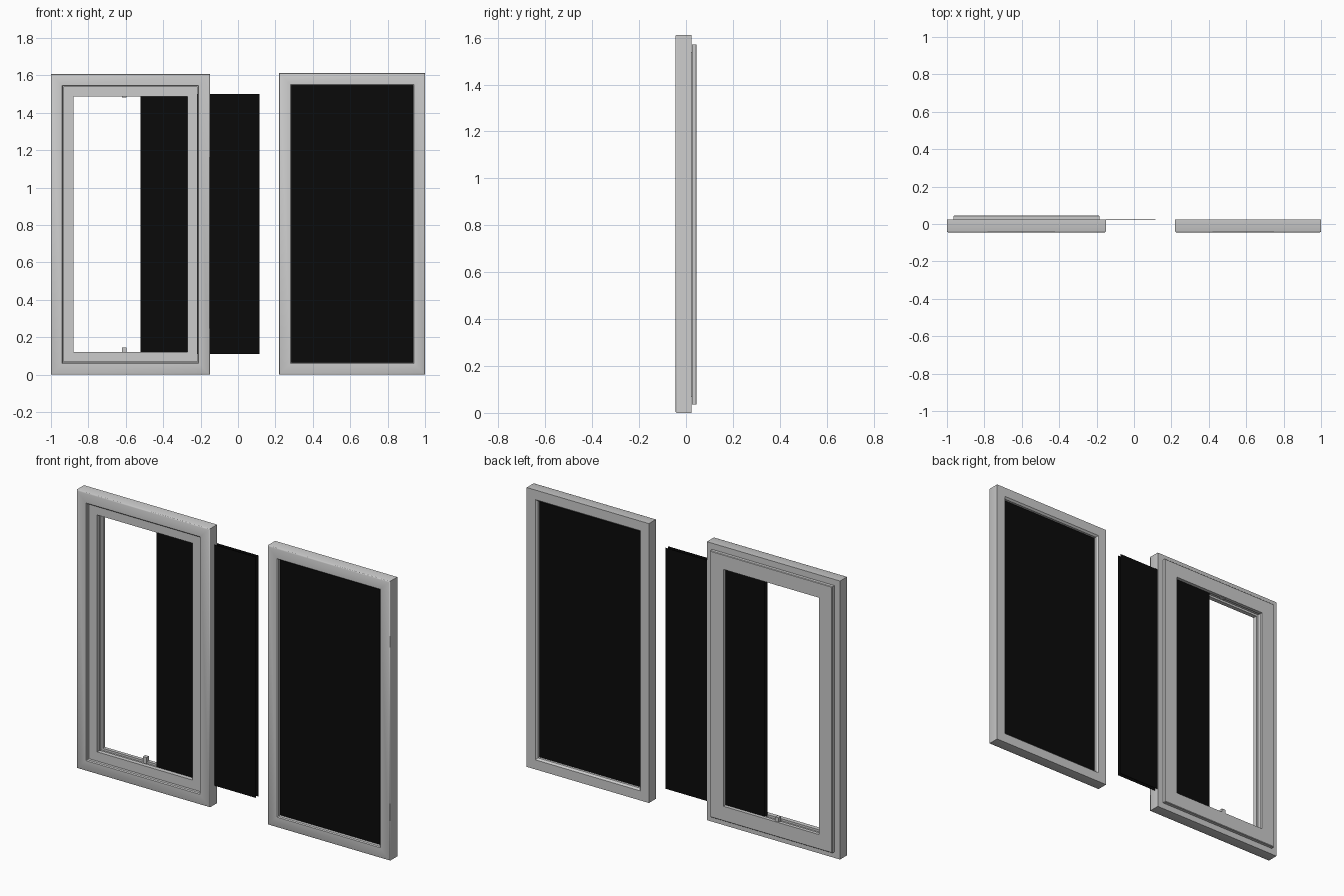
import bpy, bmesh, math

if "Cube" in bpy.data.objects:
    bpy.data.objects.remove(bpy.data.objects["Cube"])

black = bpy.data.materials.new("black_glass")
black.diffuse_color = (0.003, 0.003, 0.003, 1)
black.use_nodes = True
black.node_tree.nodes["Principled BSDF"].inputs["Base Color"].default_value = black.diffuse_color


def mitred_frame(name, x0, x1, z0, z1, profile):
    """Sweep a closed (inset, y) profile around a rectangle with mitred corners."""
    bm = bmesh.new()
    rings = []
    for sx, sz in ((0, 0), (1, 0), (1, 1), (0, 1)):
        rings.append([bm.verts.new((x1 - d if sx else x0 + d, y, z1 - d if sz else z0 + d))
                      for d, y in profile])
    n = len(profile)
    for i in range(4):
        a, b = rings[i], rings[(i + 1) % 4]
        for j in range(n):
            k = (j + 1) % n
            bm.faces.new((a[j], b[j], b[k], a[k]))
    bmesh.ops.recalc_face_normals(bm, faces=bm.faces)
    me = bpy.data.meshes.new(name)
    bm.to_mesh(me)
    bm.free()
    ob = bpy.data.objects.new(name, me)
    bpy.context.collection.objects.link(ob)
    bpy.ops.object.select_all(action='DESELECT')
    ob.select_set(True)
    bpy.context.view_layer.objects.active = ob
    bpy.ops.object.shade_smooth_by_angle(angle=math.radians(40))
    return ob


def box(name, x0, x1, y0, y1, z0, z1, mat=None):
    bpy.ops.mesh.primitive_cube_add(size=1, location=((x0 + x1) / 2, (y0 + y1) / 2, (z0 + z1) / 2))
    ob = bpy.context.object
    ob.name = name
    ob.scale = (x1 - x0, y1 - y0, z1 - z0)
    if mat:
        ob.data.materials.append(mat)
    return ob


F, B, W = -0.045, 0.024, 0.065   # frame front, back, rail width

# Outer frame around the opening sash, and the fixed frame on the right
frame_profile = [(0, B), (0, F + 0.006), (0.002, F + 0.002), (0.006, F),
                 (W - 0.005, F), (W, F + 0.005), (W, B)]
fixed_profile = frame_profile[:-1] + [(W, 0.014), (W - 0.01, B)]
mitred_frame("outer_frame", -1.0, -0.15, 0, 1.607, frame_profile)
mitred_frame("fixed_frame", 0.22, 1.0, 0, 1.612, fixed_profile)

# Sash with overlapping rear lip and a groove for the sliding glass
sash_profile = [(0.035, 0.042), (0.035, 0.025), (0.067, 0.025), (0.067, -0.028),
                (0.12, -0.028), (0.12, -0.003), (0.108, -0.003), (0.108, 0.025),
                (0.12, 0.025), (0.12, 0.045), (0.038, 0.045)]
mitred_frame("sash", -1.0, -0.15, 0, 1.607, sash_profile)

# Double glazing: half-withdrawn panes on the left, fixed panes on the right
for i, y in enumerate((0.0, 0.022)):
    box(f"sliding_pane_{i}", -0.52, 0.115, y - 0.001, y + 0.001, 0.11, 1.50, black)
    box(f"fixed_pane_{i}", 0.28, 0.94, y - 0.023, y - 0.021, 0.06, 1.55, black)

# Small catches at the middle of the sash rails
box("bottom_catch", -0.62, -0.597, 0.018, 0.04, 0.105, 0.145)
box("top_catch", -0.62, -0.597, 0.018, 0.04, 1.483, 1.5)
